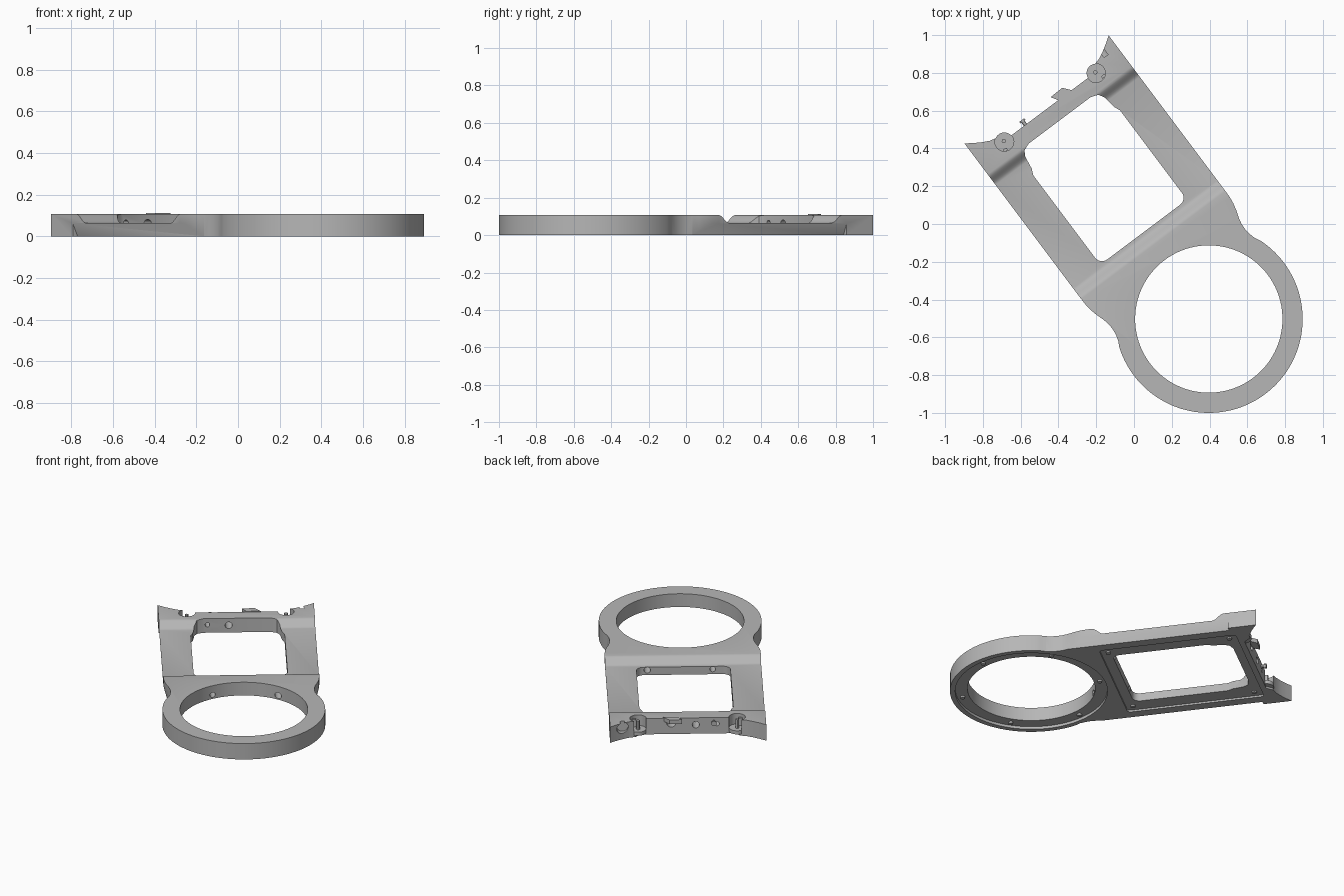
import bpy, bmesh, math
from mathutils import Matrix, Vector

cube = bpy.data.objects.get("Cube")
if cube:
    bpy.data.objects.remove(cube, do_unlink=True)

# Part frame: origin at the ring centre, local y along the arm
FRAME = Matrix.Translation((0.396, -0.503, 0)) @ Matrix.Rotation(math.atan2(3, 4), 4, 'Z')
TOP, THIN, RING_R, HALF = 0.107, 0.065, 0.497, 0.477

grey = bpy.data.materials.new("matte grey")
grey.use_nodes = True
colour = (0.47, 0.47, 0.47, 1)
grey.diffuse_color = colour
grey.node_tree.nodes["Principled BSDF"].inputs["Base Color"].default_value = colour


def prism(name, pts, lo, hi, axis='z'):
    """Extrude a closed profile along one local axis."""
    place = {'z': lambda p, q, t: (p, q, t),
             'x': lambda p, q, t: (t, p, q),
             'y': lambda p, q, t: (p, t, q)}[axis]
    bm = bmesh.new()
    low = [bm.verts.new(place(p, q, lo)) for p, q in pts]
    high = [bm.verts.new(place(p, q, hi)) for p, q in pts]
    bm.faces.new(low)
    bm.faces.new(high)
    n = len(pts)
    for i in range(n):
        j = (i + 1) % n
        bm.faces.new((low[i], low[j], high[j], high[i]))
    bmesh.ops.recalc_face_normals(bm, faces=bm.faces)
    mesh = bpy.data.meshes.new(name)
    bm.to_mesh(mesh)
    bm.free()
    mesh.materials.append(grey)
    obj = bpy.data.objects.new(name, mesh)
    bpy.context.collection.objects.link(obj)
    obj.matrix_world = FRAME
    return obj


def arc(cx, cy, r, start=0, end=360, n=32):
    """Points on an arc; a full circle leaves out its repeated end."""
    steps = n if end - start == 360 else n - 1
    angles = [math.radians(start + (end - start) * i / steps) for i in range(n)]
    return [(cx + r * math.cos(t), cy + r * math.sin(t)) for t in angles]


def rounded(x0, x1, y0, y1, r):
    return (arc(x1 - r, y1 - r, r, 0, 90, 6) + arc(x0 + r, y1 - r, r, 90, 180, 6)
            + arc(x0 + r, y0 + r, r, 180, 270, 6) + arc(x1 - r, y0 + r, r, 270, 359.9, 6))


def cut(target, cutter):
    """Subtract the cutter, keep the result and drop the cutter."""
    cutter.hide_render = True
    mod = target.modifiers.new("cut", 'BOOLEAN')
    mod.operation, mod.solver, mod.object = 'DIFFERENCE', 'EXACT', cutter
    bpy.context.view_layer.update()
    graph = bpy.context.evaluated_depsgraph_get()
    mesh = bpy.data.meshes.new_from_object(target.evaluated_get(graph))
    target.modifiers.clear()
    target.data = mesh
    bpy.data.objects.remove(cutter, do_unlink=True)


def ramp(b0, z0, b1, z1, n=9):
    """S-shaped step from one height to another."""
    out = []
    for i in range(n):
        t = i / (n - 1)
        out.append((b0 + (b1 - b0) * t, z0 + (z1 - z0) * t * t * (3 - 2 * t)))
    return out


# Outline: ring, waisted neck, arm, flared end tabs and rear bar
right = [(0.453, 0.195), (0.443, 0.23), (0.439, 0.265), (0.441, 0.30), (0.449, 0.335),
         (0.461, 0.37), (0.471, 0.41), (0.476, 0.45), (HALF, 0.49), (HALF, 1.52),
         (0.44, 1.494), (0.40, 1.470), (0.36, 1.450), (0.32, 1.441), (0.29, 1.405)]
left = [(-a, b) for a, b in reversed(right)]
frame = prism("frame_body", right + left + arc(0, 0, RING_R, 160.5, 379.5, 80), 0, TOP)

# Round opening and bottom recess of the ring
cut(frame, prism("ring_opening", arc(0, 0, 0.39, n=96), -0.1, 0.3))
cut(frame, prism("ring_recess", arc(0, 0, 0.465, n=96), -0.1, 0.018))

# Lowered arm between two soft steps
step = ramp(0.49, TOP, 0.56, THIN) + ramp(1.245, THIN, 1.315, TOP)
cut(frame, prism("arm_step", step + [(1.315, 0.2), (0.49, 0.2)], -0.6, 0.6, 'x'))

# Sides of the arm lean inward towards the bottom
for s in (-1, 1):
    lean = [(s * 0.478, THIN), (s * 0.448, -0.001), (s * 0.448, -0.1), (s * 0.6, -0.1), (s * 0.6, THIN)]
    cut(frame, prism("side_lean", lean, 0.2, 1.345, 'y'))

# Window, narrowing towards the rear bar
half_window = [(0.287, 0.62), (0.287, 1.165), (0.272, 1.20), (0.262, 1.27), (0.245, 1.30), (0.205, 1.315)]
corner = arc(0.242, 0.62, 0.045, 270, 350, 6)
half_window = corner + half_window
window = half_window + [(-a, b) for a, b in reversed(half_window)]
cut(frame, prism("bottom_recess", rounded(-0.385, 0.385, 0.515, 1.37, 0.02), -0.1, 0.012))
cut(frame, prism("window", window, -0.2, 0.3))

# Cable holes through the ring wall and the rear bar
for a, z, r, b0, b1 in ((-0.18, 0.045, 0.017, 0.2, 0.7), (0.22, 0.045, 0.02, 0.2, 0.7),
                        (-0.05, 0.06, 0.022, 1.2, 1.6), (-0.18, 0.065, 0.014, 1.2, 1.6),
                        (0.10, 0.075, 0.028, 1.36, 1.6), (0.40, 0.075, 0.035, 1.44, 1.6)):
    cut(frame, prism("cable_hole", arc(a, z, r, n=20), b0, b1, 'y'))

# Screw pockets at both ends of the rear bar, each with floor and pin
for s, side in ((-1, "left"), (1, "right")):
    side = "left" if s > 0 else "right"
    cut(frame, prism("pocket", arc(s * 0.303, 1.40, 0.05), 0.035, 0.3))
    prism("pocket_floor_" + side, arc(s * 0.303, 1.40, 0.0495), 0.012, 0.036)
    prism("pocket_pin_" + side, arc(s * 0.303, 1.405, 0.011, n=12), 0.03, 0.095)
    prism("pocket_clip_" + side, rounded(s * 0.325 - 0.012, s * 0.325 + 0.012, 1.355, 1.37, 0.004), 0.03, 0.085)

# Small catch and peg on the back of the bar
prism("rear_catch", [(0.035, 1.442), (0.113, 1.445), (0.15, 1.40), (0.06, 1.40)], 0.085, 0.113)
prism("rear_peg", arc(-0.16, 0.08, 0.01, n=12), 1.39, 1.435, 'y')
prism("rear_peg_head", arc(-0.16, 0.08, 0.016, n=12), 1.425, 1.437, 'y')

# Screw bosses inside the bottom recesses
for i in range(6):
    t = math.radians(30 + 60 * i)
    prism("ring_boss", arc(0.43 * math.cos(t), 0.43 * math.sin(t), 0.014, n=16), 0.006, 0.03)
for a in (-0.335, 0.335):
    for b in (0.56, 1.32):
        prism("window_boss", arc(a, b, 0.015, n=16), 0.003, 0.03)

# Smooth curved walls, keep hard edges
bpy.ops.object.select_all(action='DESELECT')
for obj in bpy.context.collection.objects:
    if obj.type == 'MESH' and grey.name in obj.data.materials:
        obj.select_set(True)
        bpy.context.view_layer.objects.active = obj
bpy.ops.object.shade_smooth_by_angle(angle=math.radians(30))
